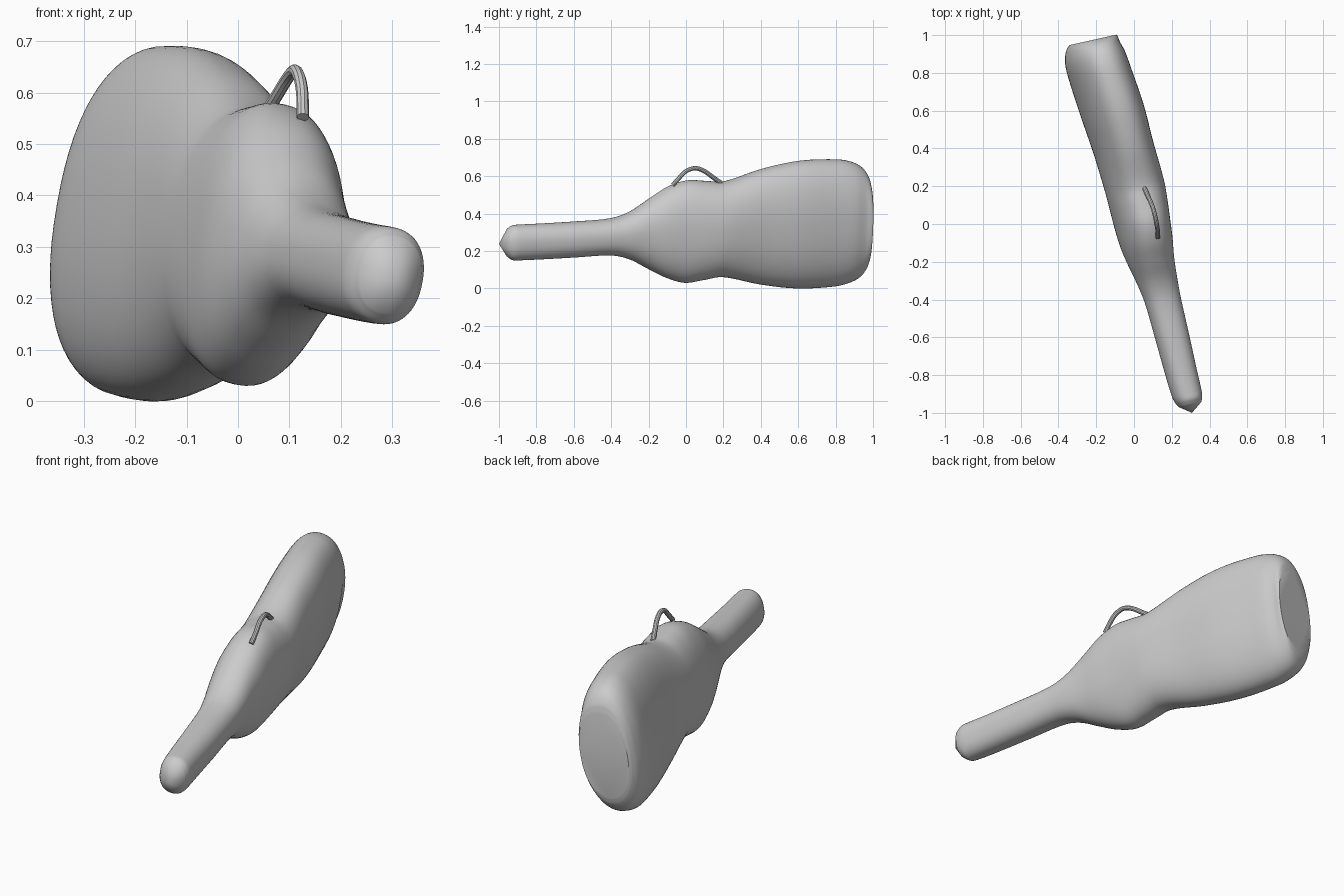
import bpy, bmesh, math
from mathutils import Vector

if "Cube" in bpy.data.objects:
    bpy.data.objects.remove(bpy.data.objects["Cube"])

# Body sections: y, centre x, half width, bottom z, top z
SECTIONS = [
    (-0.955, 0.296, 0.062, 0.170, 0.320),
    (-0.93, 0.289, 0.074, 0.152, 0.337),
    (-0.90, 0.280, 0.080, 0.150, 0.341),
    (-0.80, 0.253, 0.084, 0.154, 0.346),
    (-0.60, 0.203, 0.090, 0.165, 0.358),
    (-0.40, 0.152, 0.096, 0.176, 0.376),
    (-0.30, 0.123, 0.107, 0.155, 0.412),
    (-0.20, 0.092, 0.123, 0.105, 0.480),
    (-0.10, 0.067, 0.140, 0.057, 0.545),
    (0.00, 0.045, 0.149, 0.030, 0.578),
    (0.10, 0.025, 0.155, 0.045, 0.575),
    (0.20, 0.003, 0.159, 0.061, 0.573),
    (0.40, -0.055, 0.161, 0.022, 0.640),
    (0.60, -0.115, 0.169, 0.000, 0.683),
    (0.80, -0.182, 0.167, 0.010, 0.690),
    (0.88, -0.206, 0.162, 0.030, 0.676),
    (0.935, -0.219, 0.147, 0.060, 0.645),
    (0.965, -0.218, 0.135, 0.100, 0.600),
    (0.975, -0.216, 0.126, 0.130, 0.560),
]
SIDES, STEPS = 64, 5
YAW, ROLL, POWER = math.radians(12.5), math.radians(11), 2 / 2.25


def spline(pts, steps):
    """Catmull-Rom through tuples, parametrised by the first value."""
    def slope(i):
        a, b = pts[max(i - 1, 0)], pts[min(i + 1, len(pts) - 1)]
        return [(q - p) / (b[0] - a[0]) for p, q in zip(a, b)]
    out = []
    for i in range(len(pts) - 1):
        p, q, m, n = pts[i], pts[i + 1], slope(i), slope(i + 1)
        h = q[0] - p[0]
        for k in range(steps):
            t = k / steps
            out.append(tuple(
                (2*t**3 - 3*t*t + 1) * a + (t**3 - 2*t*t + t) * h * c
                + (3*t*t - 2*t**3) * b + (t**3 - t*t) * h * d
                for a, b, c, d in zip(p, q, m, n)))
    return out + [pts[-1]]


def section(y, cx, w, z0, z1):
    """Leaning rounded oval fitted to the given width and height."""
    h, pts = (z1 - z0) / 2, []
    for i in range(SIDES):
        a = 2 * math.pi * i / SIDES
        u = w * math.copysign(abs(math.cos(a)) ** POWER, math.cos(a))
        v = h * math.copysign(abs(math.sin(a)) ** POWER, math.sin(a))
        pts.append((u * math.cos(ROLL) + v * math.sin(ROLL),
                    v * math.cos(ROLL) - u * math.sin(ROLL)))
    fu = w / max(p[0] for p in pts)
    fv = h / max(p[1] for p in pts)
    return [Vector((cx + u * fu * math.cos(YAW), y + u * fu * math.sin(YAW),
                    (z0 + z1) / 2 + v * fv)) for u, v in pts]


# Body: lofted skin with a pointed front and flat back
bm = bmesh.new()
rings = [[bm.verts.new(p) for p in section(*s)] for s in spline(SECTIONS, STEPS)]
for r, s in zip(rings, rings[1:]):
    for i in range(SIDES):
        j = (i + 1) % SIDES
        bm.faces.new((r[i], r[j], s[j], s[i]))
tip = bm.verts.new((0.307, -1.0, 0.238))
for i in range(SIDES):
    bm.faces.new((tip, rings[0][(i + 1) % SIDES], rings[0][i]))
bm.faces.new(rings[-1])
bmesh.ops.recalc_face_normals(bm, faces=bm.faces)
mesh = bpy.data.meshes.new("body")
bm.to_mesh(mesh)
bm.free()
body = bpy.data.objects.new("body", mesh)
bpy.context.collection.objects.link(body)

# Handle: thin arched tube on top
PATH = [(-0.072, 0.126, 0.552), (-0.03, 0.125, 0.598), (0.00, 0.120, 0.627),
        (0.05, 0.110, 0.643), (0.10, 0.095, 0.626), (0.15, 0.073, 0.590),
        (0.19, 0.055, 0.562)]
path = spline(PATH, 3)
curve = bpy.data.curves.new("handle", "CURVE")
curve.dimensions = "3D"
curve.bevel_depth = 0.012
curve.bevel_resolution = 3
curve.use_fill_caps = True
line = curve.splines.new("POLY")
line.points.add(len(path) - 1)
for p, (y, x, z) in zip(line.points, path):
    p.co = (x, y, z, 1)
handle = bpy.data.objects.new("handle", curve)
bpy.context.collection.objects.link(handle)
handle.select_set(True)
bpy.context.view_layer.objects.active = handle
bpy.ops.object.convert(target="MESH")

for ob in (body, bpy.context.view_layer.objects.active):
    bpy.ops.object.select_all(action="DESELECT")
    ob.select_set(True)
    bpy.context.view_layer.objects.active = ob
    bpy.ops.object.shade_smooth_by_angle(angle=math.radians(30))
